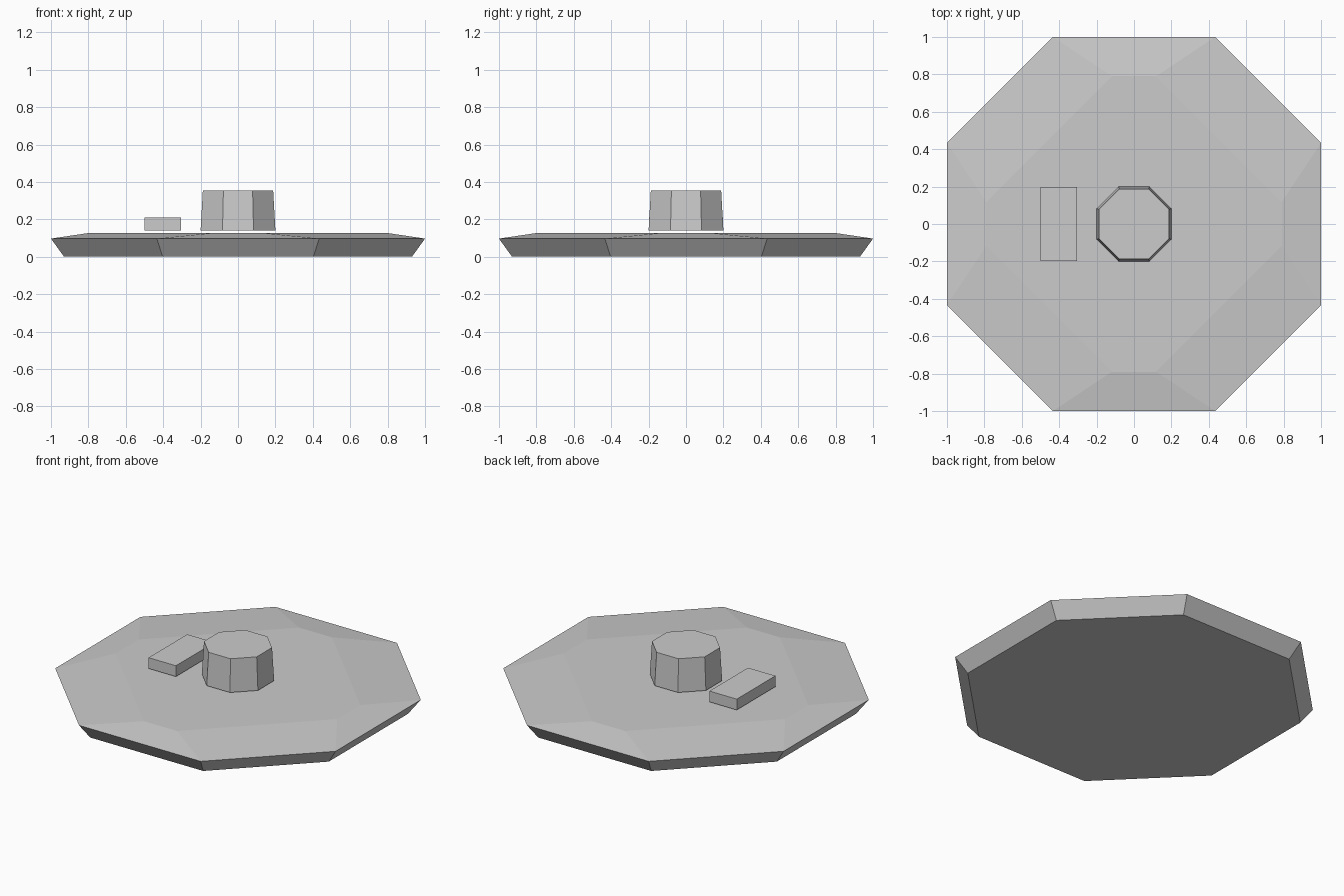
import bpy, bmesh

if "Cube" in bpy.data.objects:
    bpy.data.objects.remove(bpy.data.objects["Cube"])


def octagon(a, b, z):
    """Eight-sided ring: flat sides at distance a, corners offset by b."""
    return [(x, y, z) for x, y in ((a, -b), (a, b), (b, a), (-b, a),
                                   (-a, b), (-a, -b), (-b, -a), (b, -a))]


def loft(name, rings):
    """Closed flat-shaded solid through rings listed bottom to top."""
    bm = bmesh.new()
    loops = [[bm.verts.new(p) for p in ring] for ring in rings]
    n = len(rings[0])
    for low, high in zip(loops, loops[1:]):
        for i in range(n):
            j = (i + 1) % n
            bm.faces.new((low[i], low[j], high[j], high[i]))
    bm.faces.new(loops[0][::-1])
    bm.faces.new(loops[-1])
    mesh = bpy.data.meshes.new(name)
    bm.to_mesh(mesh)
    bm.free()
    obj = bpy.data.objects.new(name, mesh)
    bpy.context.collection.objects.link(obj)
    return obj


def rectangle(x0, x1, y, z):
    return [(x0, -y, z), (x1, -y, z), (x1, y, z), (x0, y, z)]


# Wide plate: undercut rim with a shallow sloped top
loft("base_plate", [octagon(0.93, 0.403, 0.0),
                    octagon(1.0, 0.434, 0.097),
                    octagon(0.79, 0.118, 0.128)])

# Tapered centre knob, hovering just above the plate
loft("centre_knob", [octagon(0.20, 0.083, 0.141),
                     octagon(0.188, 0.078, 0.353)])

# Flat block beside the knob
loft("side_block", [rectangle(-0.5, -0.305, 0.197, 0.139),
                    rectangle(-0.5, -0.305, 0.197, 0.209)])
